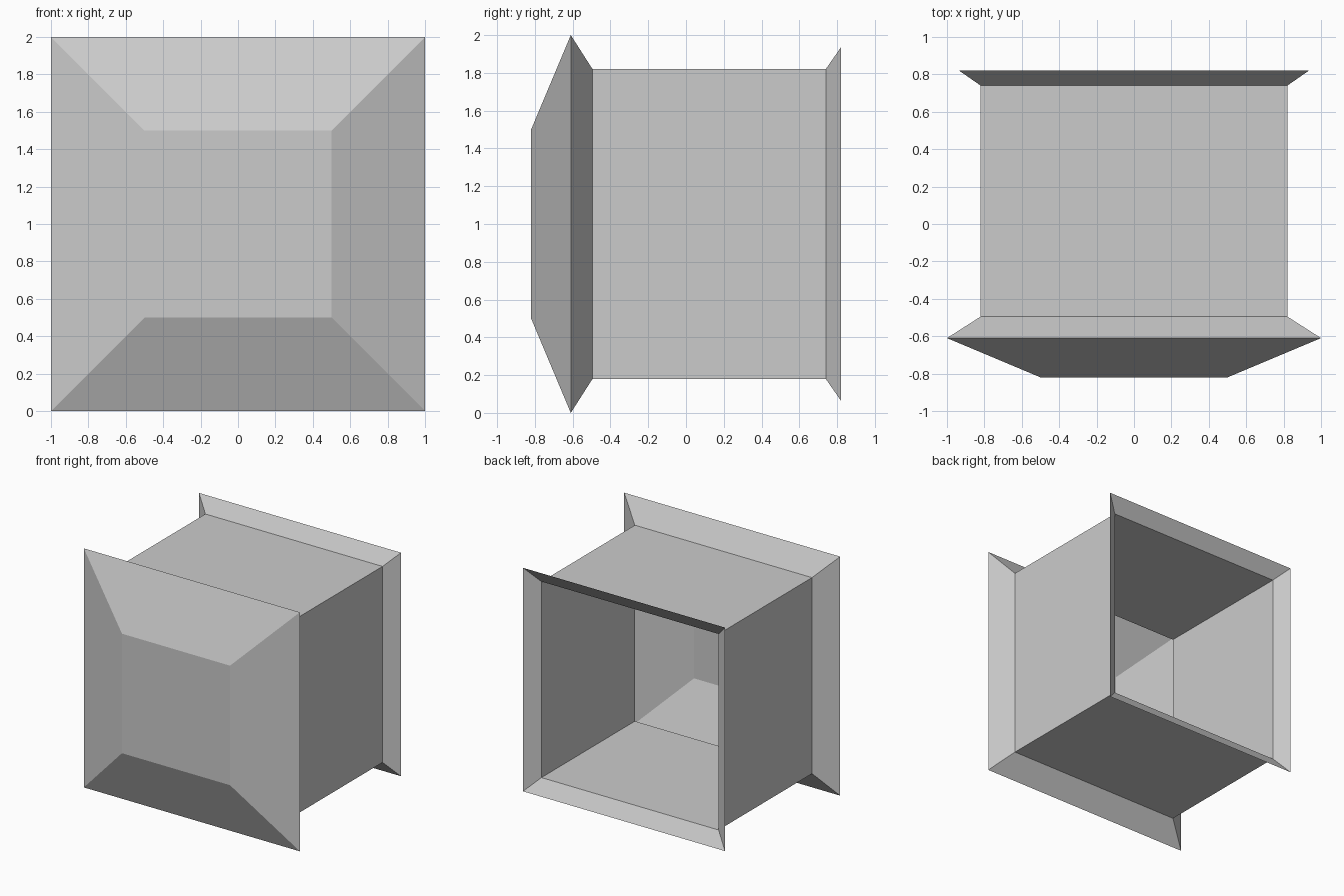
import bpy
import bmesh

if "Cube" in bpy.data.objects:
    bpy.data.objects.remove(bpy.data.objects["Cube"])

CENTRE_Z = 1.0


def square_loft(name, sections, cap_front=False):
    """Loft square rings given as (y, half_width), listed front to back."""
    bm = bmesh.new()
    rings = []
    for y, h in sections:
        rings.append([bm.verts.new((sx * h, y, CENTRE_Z + sz * h))
                      for sx, sz in ((-1, -1), (1, -1), (1, 1), (-1, 1))])
    for a, b in zip(rings, rings[1:]):
        for i in range(4):
            j = (i + 1) % 4
            bm.faces.new((a[j], a[i], b[i], b[j]))
    if cap_front:
        bm.faces.new(rings[0])
    mesh = bpy.data.meshes.new(name)
    bm.to_mesh(mesh)
    bm.free()
    obj = bpy.data.objects.new(name, mesh)
    bpy.context.collection.objects.link(obj)
    return obj


# Raised front panel with sloped border, folding back to the body
square_loft("front_panel", [(-0.82, 0.5), (-0.61, 1.0), (-0.495, 0.82)], cap_front=True)

# Thin-walled square body, open through the middle
square_loft("box_body", [(-0.495, 0.82), (0.74, 0.82)])

# Flared lip around the open back
square_loft("rear_flange", [(0.74, 0.82), (0.82, 0.935)])
